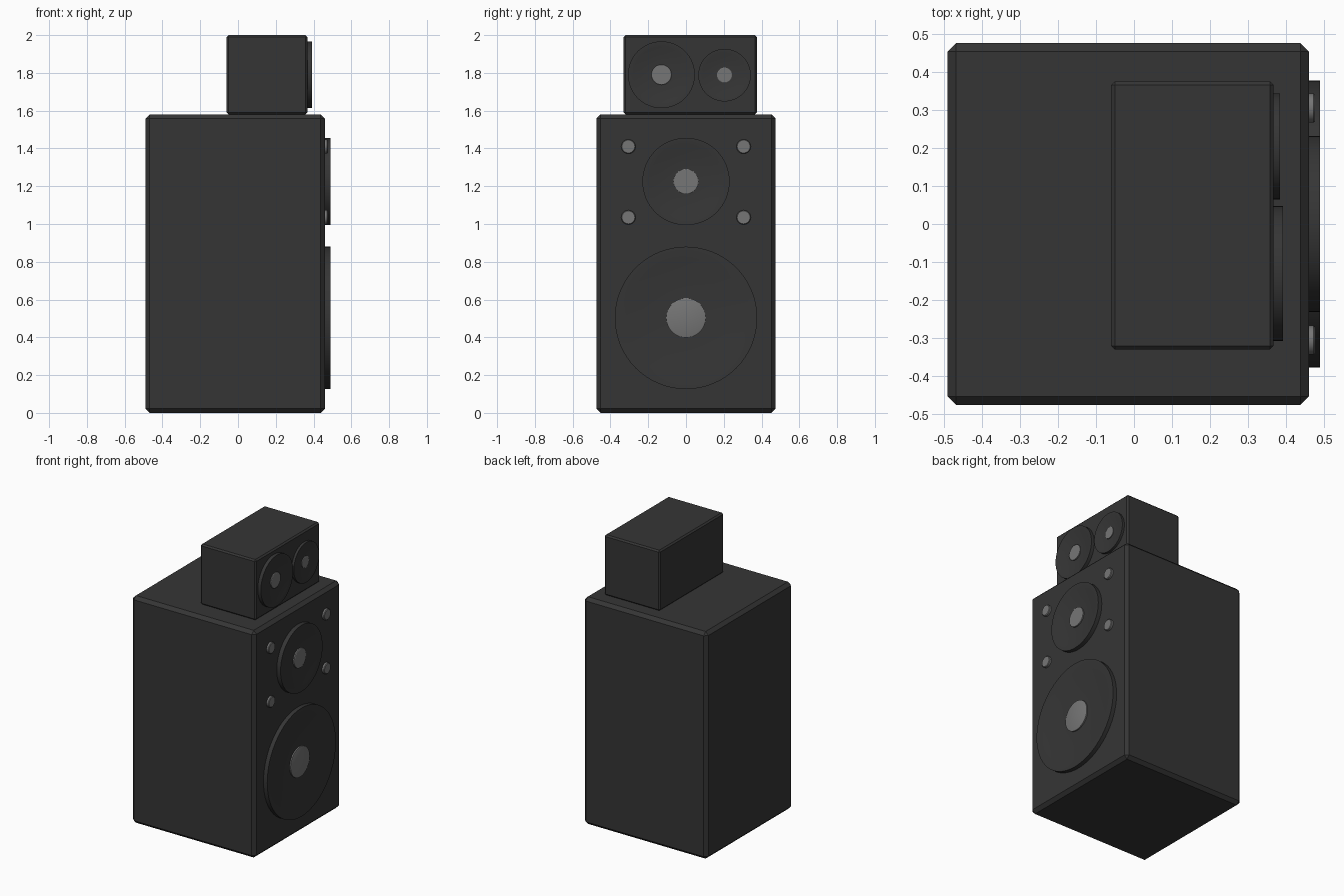
import bpy, bmesh, math

if "Cube" in bpy.data.objects:
    bpy.data.objects.remove(bpy.data.objects["Cube"])

def material(name, v):
    m = bpy.data.materials.new(name)
    m.diffuse_color = (v, v, v, 1)
    m.use_nodes = True
    m.node_tree.nodes["Principled BSDF"].inputs["Base Color"].default_value = m.diffuse_color
    return m

BLACK = material("charcoal", 0.036)
GREY = material("mid grey", 0.18)

def finish(name, bm, mat):
    bmesh.ops.recalc_face_normals(bm, faces=bm.faces)
    me = bpy.data.meshes.new(name)
    bm.to_mesh(me)
    bm.free()
    me.materials.append(mat)
    ob = bpy.data.objects.new(name, me)
    bpy.context.collection.objects.link(ob)
    return ob

def box(name, lo, hi, bevel):
    bm = bmesh.new()
    bmesh.ops.create_cube(bm, size=1)
    for v in bm.verts:
        v.co = [(a + b) / 2 + c * (b - a) for a, b, c in zip(lo, hi, v.co)]
    bmesh.ops.bevel(bm, geom=bm.edges[:], offset=bevel, segments=1,
                    affect='EDGES', profile=0.5)
    return finish(name, bm, BLACK)

def lathe(name, profile, centre, mat, n=64):
    """Spin (radius, height) points around the +x axis."""
    bm = bmesh.new()
    cx, cy, cz = centre
    rings = []
    for r, h in profile:
        rings.append([bm.verts.new((cx + h, cy + r * math.cos(2 * math.pi * i / n),
                                    cz + r * math.sin(2 * math.pi * i / n)))
                      for i in range(n)])
    for a, b in zip(rings, rings[1:]):
        for i in range(n):
            j = (i + 1) % n
            bm.faces.new((a[i], a[j], b[j], b[i]))
    bm.faces.new(rings[0])
    bm.faces.new(rings[-1])
    ob = finish(name, bm, mat)
    bpy.ops.object.select_all(action='DESELECT')
    ob.select_set(True)
    bpy.context.view_layer.objects.active = ob
    bpy.ops.object.shade_smooth_by_angle(angle=math.radians(30))
    return ob

def driver(name, centre, r, cap, h):
    # shallow dished cone with raised rim, then the dust cap
    lathe(name + "_cone", [(r, -0.01), (r, h), (0.96 * r, h), (0.84 * r, 0.85 * h),
                           (0.62 * r, 0.55 * h), (0.4 * r, 0.4 * h),
                           (cap * 0.9, 0.35 * h)], centre, BLACK)
    lathe(name + "_dust_cap", [(cap, 0.2 * h), (cap, 0.65 * h), (cap * 0.93, 0.75 * h)],
          centre, GREY, 48)

# Cabinets
box("main_cabinet", (-0.49, -0.475, 0), (0.46, 0.475, 1.58), 0.022)
box("top_cabinet", (-0.06, -0.33, 1.58), (0.367, 0.375, 2.0), 0.01)

# Speaker drivers on the right-hand faces
driver("woofer", (0.46, 0, 0.503), 0.377, 0.105, 0.029)
driver("midrange", (0.46, 0, 1.225), 0.231, 0.067, 0.029)
driver("top_large_driver", (0.367, -0.13, 1.79), 0.177, 0.053, 0.024)
driver("top_small_driver", (0.367, 0.204, 1.788), 0.139, 0.04, 0.017)

# Round studs around the midrange
for y in (-0.305, 0.305):
    for z in (1.035, 1.41):
        lathe("stud", [(0.038, -0.01), (0.038, 0.012), (0.034, 0.016)],
              (0.46, y, z), GREY, 32)
